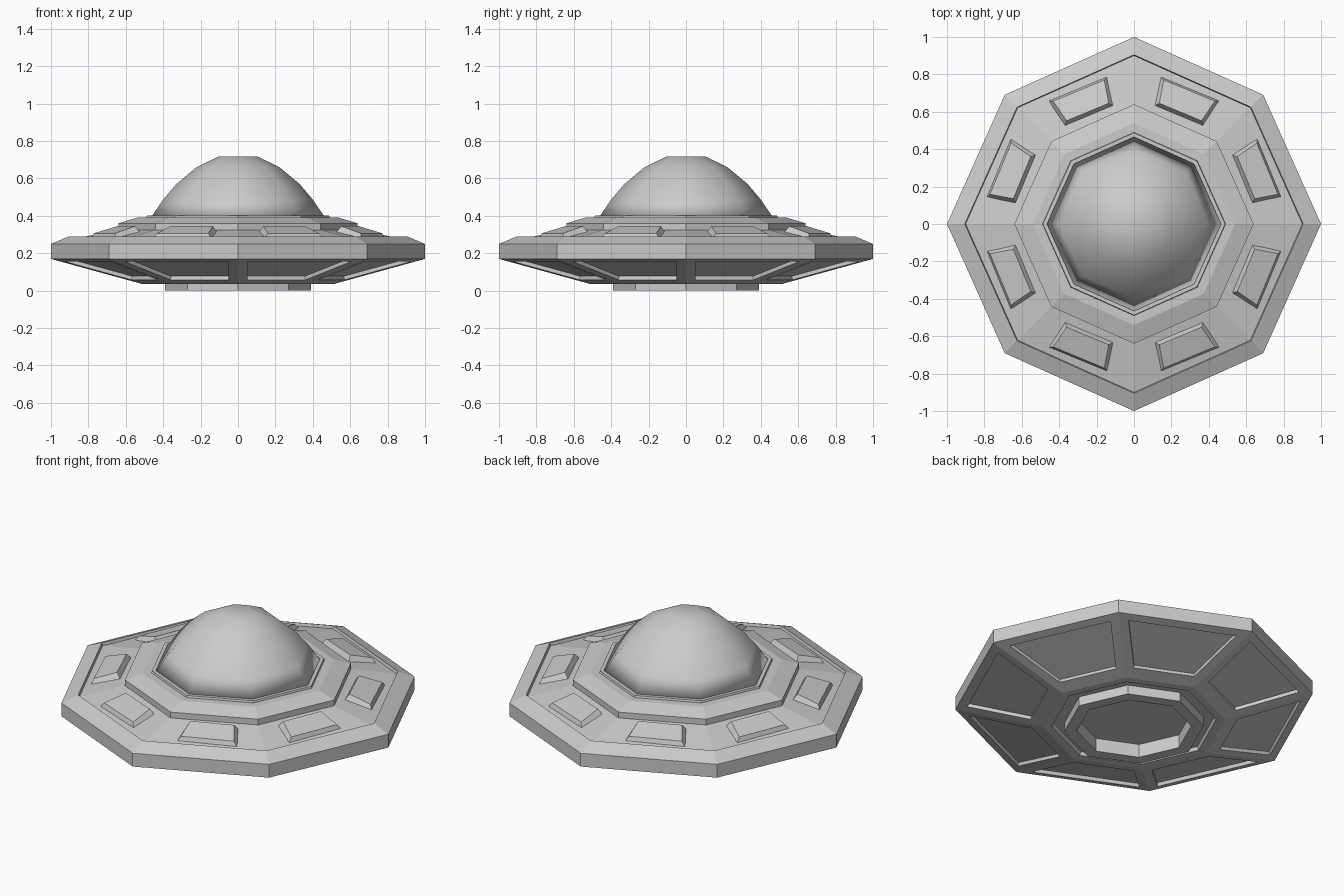
import bpy, bmesh
from math import sin, cos, pi
from mathutils import Vector

if "Cube" in bpy.data.objects:
    bpy.data.objects.remove(bpy.data.objects["Cube"])

DIAG = 0.977  # diagonal corners sit slightly inside a regular octagon


def corner(k, r, z):
    f = r if k % 2 == 0 else r * DIAG
    return Vector((f * cos(k * pi / 4), f * sin(k * pi / 4), z))


def lathe(profile):
    """Eight-sided solid from (radius, z) points, capped at both ends."""
    bm = bmesh.new()
    rings = [[bm.verts.new(corner(k, r, z)) for k in range(8)] for r, z in profile]
    for a, b in zip(rings, rings[1:]):
        for k in range(8):
            n = (k + 1) % 8
            bm.faces.new((a[k], a[n], b[n], b[k]))
    bm.faces.new(rings[0][::-1])
    bm.faces.new(rings[-1])
    bmesh.ops.recalc_face_normals(bm, faces=bm.faces)
    return bm


def finish(bm, name, smooth=False):
    me = bpy.data.meshes.new(name)
    for f in bm.faces:
        f.smooth = smooth
    bm.to_mesh(me)
    bm.free()
    ob = bpy.data.objects.new(name, me)
    bpy.context.collection.objects.link(ob)
    return ob


# Saucer hull: hollow foot ring, groove, sloped underside, rim, stepped top
hull = lathe([
    (0.32, 0.08), (0.32, 0.0), (0.39, 0.0), (0.39, 0.055), (0.45, 0.055),
    (0.46, 0.035), (0.51, 0.035), (0.54, 0.0433), (1.0, 0.17), (1.0, 0.25),
    (0.905, 0.29), (0.90, 0.273), (0.64, 0.325), (0.64, 0.36),
    (0.54, 0.39), (0.49, 0.39), (0.487, 0.402), (0.465, 0.402), (0.465, 0.39),
])

# Recessed panels on the underside
under = [f for f in hull.faces
         if len(f.verts) == 4 and f.normal.z < -0.5
         and 0.09 < f.calc_center_median().z < 0.12]
bmesh.ops.inset_individual(hull, faces=under, thickness=0.05, use_even_offset=True)
bmesh.ops.inset_individual(hull, faces=under, thickness=0.002, depth=-0.02,
                           use_even_offset=True)
finish(hull, "saucer_hull")

# Smooth dome
finish(lathe([(0.465, 0.392), (0.40, 0.487), (0.33, 0.57), (0.222, 0.66),
              (0.105, 0.717)]), "dome", smooth=True)

# Raised blocks on the upper deck, one per side
for i in range(8):
    a = (i + 0.5) * pi / 4
    radial = Vector((cos(a), sin(a), 0))
    side = Vector((-sin(a), cos(a), 0))
    bm = bmesh.new()

    def quad(r_in, r_out, w_in, w_out, z_in, z_out):
        pts = ((r_in, -w_in, z_in), (r_out, -w_out, z_out),
               (r_out, w_out, z_out), (r_in, w_in, z_in))
        return [bm.verts.new(radial * r + side * w + Vector((0, 0, z)))
                for r, w, z in pts]

    low = quad(0.618, 0.79, 0.147, 0.182, 0.30, 0.26)
    top = quad(0.648, 0.772, 0.122, 0.148, 0.345, 0.307)
    bm.faces.new(low[::-1])
    bm.faces.new(top)
    for k in range(4):
        n = (k + 1) % 4
        bm.faces.new((low[k], low[n], top[n], top[k]))
    bmesh.ops.recalc_face_normals(bm, faces=bm.faces)
    finish(bm, f"deck_block_{i + 1}")
